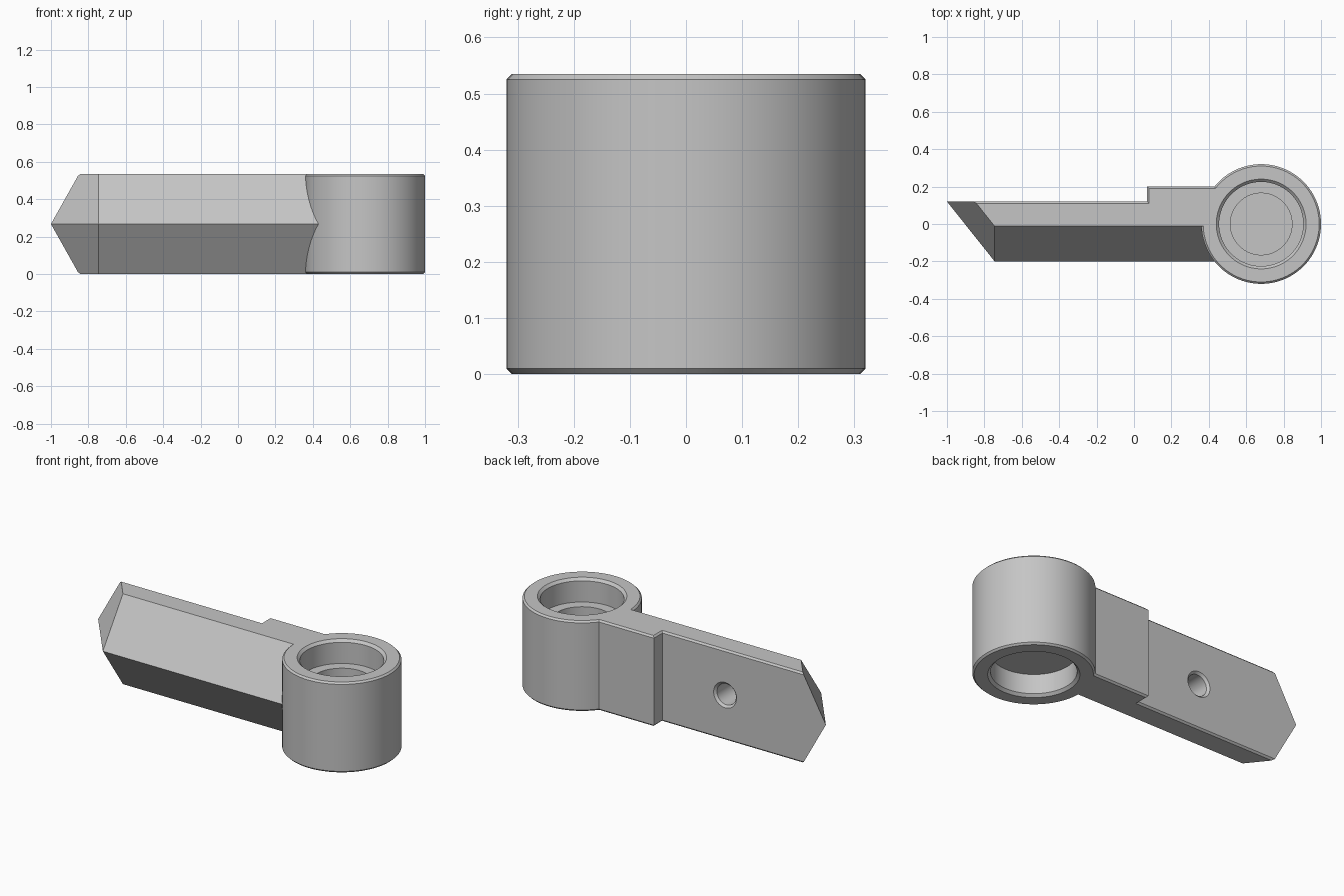
import bpy, bmesh, math
from mathutils import Matrix

if "Cube" in bpy.data.objects:
    bpy.data.objects.remove(bpy.data.objects["Cube"])

H = 0.535            # overall height
MID = H / 2
C = 0.01             # edge chamfer
RING_X, RING_R, BORE_R = 0.68, 0.32, 0.225
INSIDE = 0.6         # where the arm ends, buried in the ring

grey = bpy.data.materials.new("plain grey")
grey.use_nodes = True
colour = (0.56, 0.56, 0.56, 1)
grey.diffuse_color = colour
grey.node_tree.nodes["Principled BSDF"].inputs["Base Color"].default_value = colour


def finish(bm, name):
    bmesh.ops.recalc_face_normals(bm, faces=bm.faces)
    mesh = bpy.data.meshes.new(name)
    bm.to_mesh(mesh)
    bm.free()
    mesh.materials.append(grey)
    obj = bpy.data.objects.new(name, mesh)
    bpy.context.collection.objects.link(obj)
    return obj


def lathe(name, profile, matrix, n=96):
    """Closed solid of revolution from (radius, height) pairs, capped at both ends."""
    bm = bmesh.new()
    rings = [[bm.verts.new((r * math.cos(math.tau * i / n), r * math.sin(math.tau * i / n), z))
              for i in range(n)] for r, z in profile]
    for a, b in zip(rings, rings[1:]):
        for i in range(n):
            j = (i + 1) % n
            bm.faces.new((a[i], a[j], b[j], b[i]))
    bm.faces.new(rings[0])
    bm.faces.new(rings[-1])
    bm.transform(matrix)
    return finish(bm, name)


def bar(name, section, left_end):
    """Convex bar along x: a (y, z) section whose left end follows left_end(y, z)."""
    bm = bmesh.new()
    for y, z in section:
        bm.verts.new((left_end(y, z), y, z))
        bm.verts.new((INSIDE, y, z))
    bmesh.ops.convex_hull(bm, input=bm.verts)
    bmesh.ops.dissolve_limit(bm, angle_limit=0.01, verts=bm.verts, edges=bm.edges)
    return finish(bm, name)


def combine(target, tool, operation):
    mod = target.modifiers.new("combine", 'BOOLEAN')
    mod.operation, mod.object, mod.solver = operation, tool, 'EXACT'
    bpy.context.view_layer.objects.active = target
    bpy.ops.object.modifier_apply(modifier=mod.name)
    bpy.data.objects.remove(tool)


def back_edge(y):
    return [(y, C), (y - C, 0), (y, H - C), (y - C, H)]


at_ring = Matrix.Translation((RING_X, 0, 0))

# Ring body with chamfered rims
body = lathe("lever_arm_with_ring",
             [(RING_R - C, 0), (RING_R, C), (RING_R, H - C), (RING_R - C, H)], at_ring)

# Wedge-fronted arm with a slanted pointed tip
arm = bar("arm", back_edge(0.12) + [(0.12, MID), (-0.01, 0), (-0.2, MID), (-0.01, H)],
          lambda y, z: -1 + (0.12 - y) * 0.797 + abs(z - MID) * 0.15 / MID)
combine(body, arm, 'UNION')

# Thicker shoulder between arm and ring
shoulder = bar("shoulder", back_edge(0.2) + [(0, 0), (0, C), (0, H - C), (0, H)],
               lambda y, z: 0.07 + max(0, abs(z - MID) - MID + C))
combine(body, shoulder, 'UNION')

# Stepped upper bore and plain lower bore, both with chamfered mouths
upper = lathe("upper_bore", [(0.165, 0.2), (0.165, 0.395), (BORE_R, 0.395), (BORE_R, H - 0.015),
                             (0.24, H), (0.24, H + 0.05)], at_ring)
combine(body, upper, 'DIFFERENCE')
lower = lathe("lower_bore", [(0.24, -0.05), (0.24, 0), (BORE_R, 0.015), (BORE_R, 0.13)], at_ring)
combine(body, lower, 'DIFFERENCE')

# Blind hole in the back of the arm
into_back = Matrix.Translation((-0.34, 0.12, MID)) @ Matrix.Rotation(math.pi / 2, 4, 'X')
hole = lathe("back_hole", [(0.075, -0.05), (0.075, 0), (0.062, 0.013), (0.062, 0.2)], into_back, 48)
combine(body, hole, 'DIFFERENCE')

bpy.ops.object.select_all(action='DESELECT')
body.select_set(True)
bpy.context.view_layer.objects.active = body
bpy.ops.object.shade_smooth_by_angle(angle=math.radians(30))
